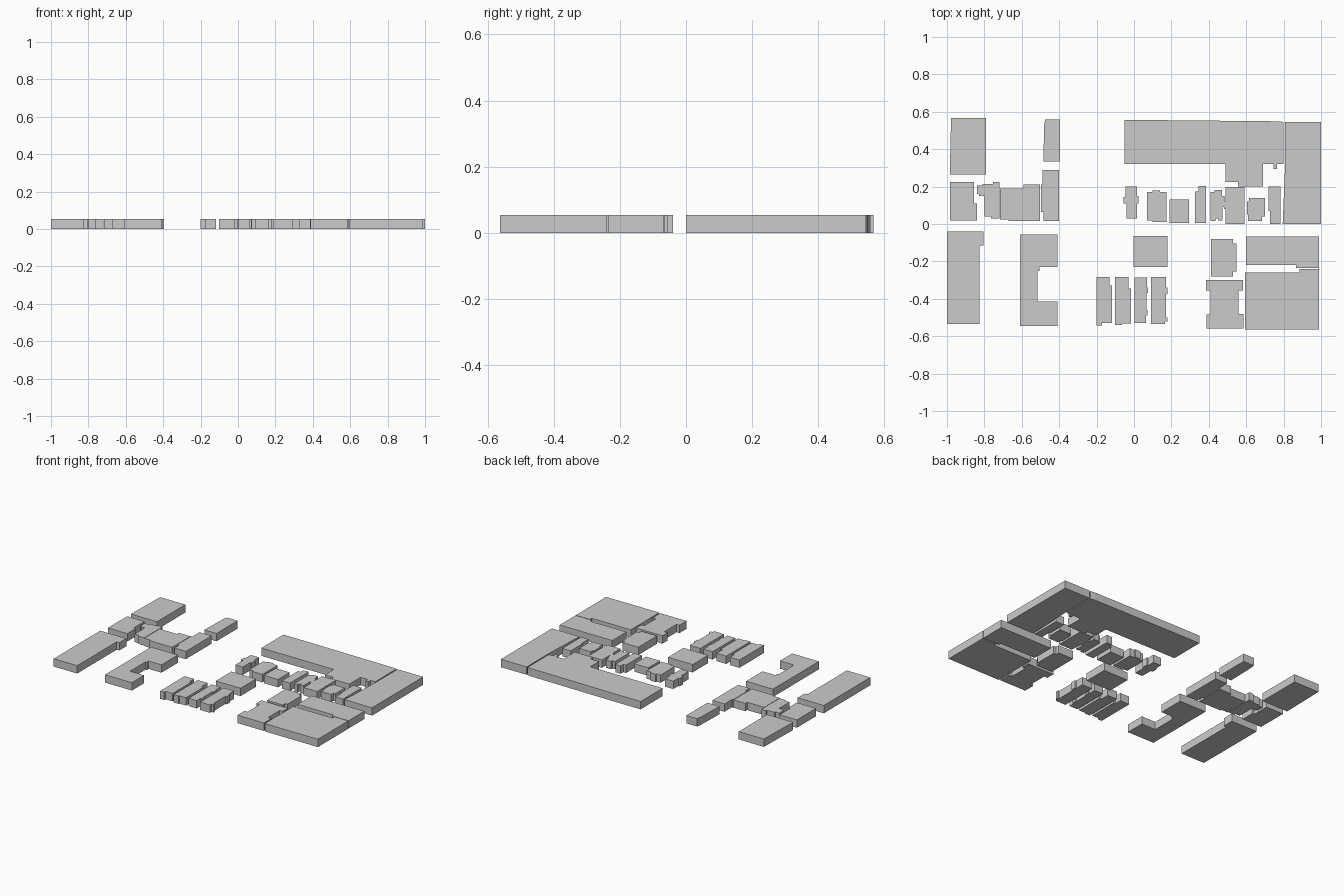
import bpy, bmesh

HEIGHT = 0.053   # every block is a flat-topped slab of the same height
UNIT = 0.01      # outlines are written in hundredths


def slab(name, pts):
    """Extrude a closed outline from the ground up to the common height."""
    bm = bmesh.new()
    base = bm.faces.new([bm.verts.new((x * UNIT, y * UNIT, 0)) for x, y in pts])
    bm.faces.ensure_lookup_table()
    top = bmesh.ops.extrude_face_region(bm, geom=[base], use_keep_orig=True)
    verts = [g for g in top["geom"] if isinstance(g, bmesh.types.BMVert)]
    bmesh.ops.translate(bm, vec=(0, 0, HEIGHT), verts=verts)
    bmesh.ops.recalc_face_normals(bm, faces=bm.faces)
    mesh = bpy.data.meshes.new(name)
    bm.to_mesh(mesh)
    bm.free()
    bpy.context.collection.objects.link(bpy.data.objects.new(name, mesh))


def block(name, *v):
    """Right-angled outline: alternating x, y stops walked around the block."""
    n = len(v)
    slab(name, [(v[i], v[(i + 1) % n]) if i % 2 == 0 else (v[(i + 1) % n], v[i])
                for i in range(n)])


# North-west quarter
slab("northwest_corner_block", [(-98.5, 26.5), (-79, 26.5), (-79, 56.7), (-97.8, 56.7)])
block("west_block", -98.5, 22.5, -85.5, 11, -84, 2)
block("stepped_house", -84, 20.5, -81, 21.5, -75.5, 22.5, -72, 3, -76.5, 4, -80, 15, -83, 16)
block("wide_house", -71.7, 19, -59, 21, -50.2, 1.5, -67, 2.5)
block("tall_house", -49, 29, -40, 1.5, -48.5, 6.5, -49.8, 21)
slab("north_tower", [(-48.5, 33.5), (-39.5, 33.5), (-39.5, 56), (-47.5, 56), (-48, 53)])

# North-east quarter: long block and corner block
slab("long_north_block", [(-5, 55.5), (15.5, 55.5), (77, 54.9), (80, 54.5), (80, 32),
                          (76.5, 32), (76.5, 29.5), (74.5, 29.5), (74.5, 32), (69, 32),
                          (69, 20), (55.5, 20), (55.5, 22.5), (49, 22.5), (49, 32), (-5, 32)])
slab("east_block", [(80.8, 54.5), (100, 54.5), (100, 0), (79.5, 0), (80.8, 32)])

# Row of houses below the long block
block("row_house_1", -4.5, 20, 1.5, 15, 2.5, 11, 1.5, 3, -4, 11, -5.5, 14.5)
block("row_house_2", 7, 17, 10, 18, 14, 17, 17.5, 1, 10, 2, 7, 15)
block("row_house_3", 19, 13, 29.5, 0.5)
block("row_house_4", 32.5, 17.5, 34.5, 20.3, 38.5, 0.5)
block("row_house_5", 41, 17, 43, 18.3, 47, 15, 48.3, 9, 47.3, 2, 45, 3, 43.5, 1.5, 41, 10)
block("row_house_6", 48.8, 19.8, 59, 0, 49, 8, 48.2, 12)
block("row_house_7", 60.3, 12, 61.5, 14, 70, 4, 68.5, 1.5, 61, 5)
block("row_house_8", 72, 20, 78.3, 0, 72.7, 7)

# South-west quarter
block("southwest_block", -100, -4, -80.5, -11.5, -82.5, -53.5)
block("courtyard_block", -61, -5.5, -41, -23, -50.5, -25, -51.5, -41.5, -41, -54.5)

# Southern middle: four narrow houses and a hall
block("narrow_house_1", -20, -28.3, -13, -33, -11.7, -53, -17, -54.3)
block("narrow_house_2", -10.2, -28.3, -3, -34.5, -1.5, -53.3, -6.5, -54)
block("narrow_house_3", 0.3, -28.7, 7, -34, 7.6, -37, 6.8, -46, 7.3, -49, 6.3, -53)
block("narrow_house_4", 9.2, -28.3, 17, -34, 18, -37.5, 17, -50, 18, -52, 16.5, -53.5)
block("middle_hall", -0.4, -6.5, 18, -23)

# South-east quarter
block("notched_house", 41.2, -8, 52.8, -10.5, 54.7, -25.5, 53, -28)
block("waisted_house", 38.5, -30, 58.3, -35.5, 56, -48, 58.5, -56, 38.8, -48.5, 41, -35.5)
block("southeast_upper_block", 59.8, -6.8, 99, -23.6, 86.5, -22)
block("southeast_lower_block", 59.4, -26, 88.5, -24, 99, -56.3)
